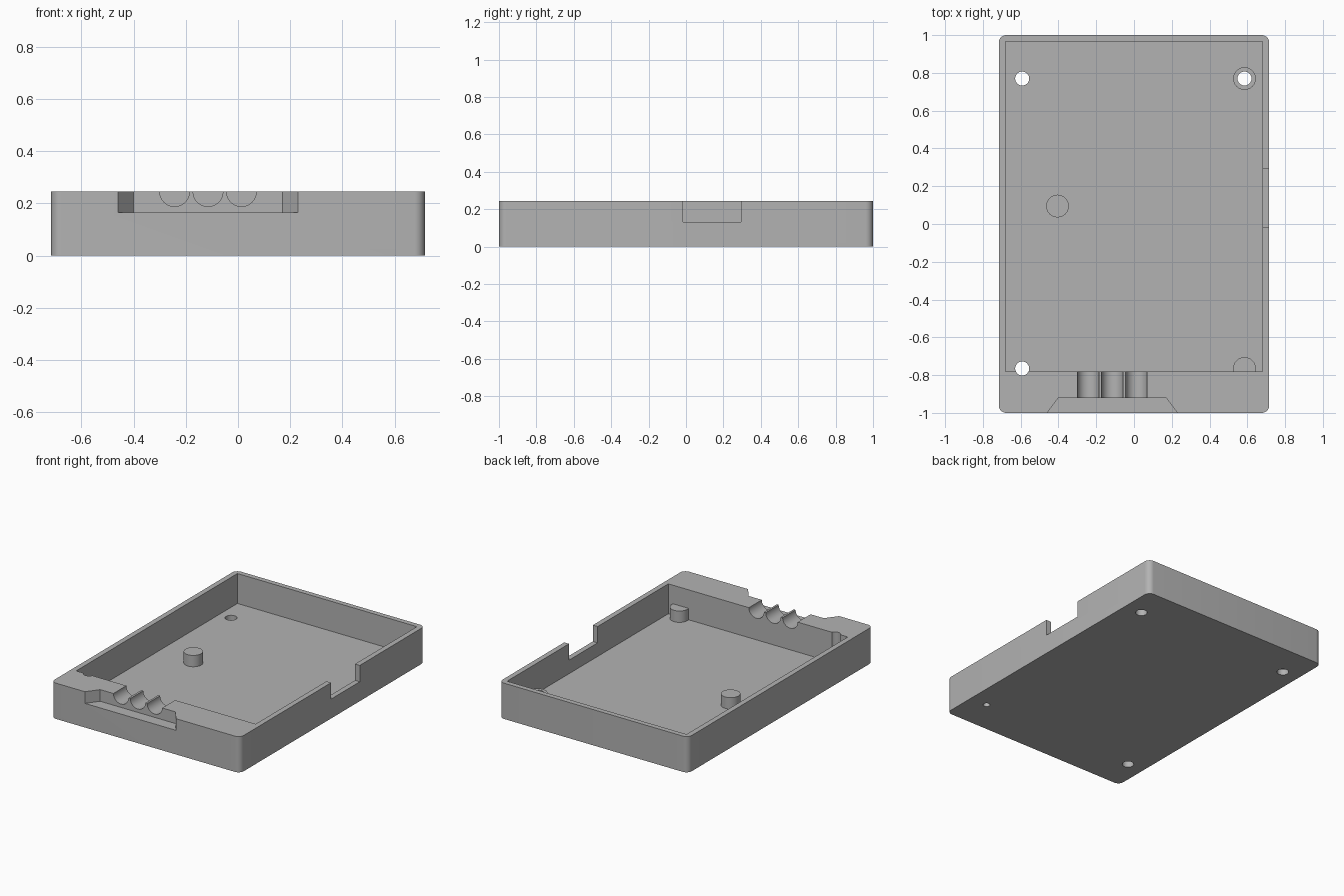
import bpy
import bmesh
import math

if "Cube" in bpy.data.objects:
    bpy.data.objects.remove(bpy.data.objects["Cube"], do_unlink=True)

HEIGHT, FLOOR, POST_TOP = 0.245, 0.04, 0.118
HALF_X = 0.716

grey = bpy.data.materials.new("mid grey")
grey.use_nodes = True
grey.diffuse_color = (0.45, 0.45, 0.45, 1)
grey.node_tree.nodes["Principled BSDF"].inputs["Base Color"].default_value = grey.diffuse_color


def prism(name, outline, z0, z1):
    """Extrude a counter-clockwise outline from z0 to z1."""
    bm = bmesh.new()
    base = bm.faces.new([bm.verts.new((x, y, z0)) for x, y in outline])
    top = bmesh.ops.extrude_face_region(bm, geom=[base])["geom"]
    verts = [v for v in top if isinstance(v, bmesh.types.BMVert)]
    bmesh.ops.translate(bm, verts=verts, vec=(0, 0, z1 - z0))
    bmesh.ops.recalc_face_normals(bm, faces=bm.faces)
    mesh = bpy.data.meshes.new(name)
    bm.to_mesh(mesh)
    bm.free()
    mesh.materials.append(grey)
    obj = bpy.data.objects.new(name, mesh)
    bpy.context.collection.objects.link(obj)
    return obj


def box(name, x0, x1, y0, y1, z0, z1):
    return prism(name, [(x0, y0), (x1, y0), (x1, y1), (x0, y1)], z0, z1)


def circle(x, y, r, n=48):
    return [(x + r * math.cos(math.tau * i / n), y + r * math.sin(math.tau * i / n))
            for i in range(n)]


def rounded_rectangle(hx, hy, r, steps=8):
    points = []
    for k, (sx, sy) in enumerate([(1, 1), (-1, 1), (-1, -1), (1, -1)]):
        for i in range(steps + 1):
            a = math.pi / 2 * (k + i / steps)
            points.append((sx * (hx - r) + r * math.cos(a), sy * (hy - r) + r * math.sin(a)))
    return points


def combine(target, tool, operation):
    """Apply a boolean and discard the tool."""
    tool.hide_render = True
    mod = target.modifiers.new(tool.name, "BOOLEAN")
    mod.operation, mod.solver, mod.object = operation, "EXACT", tool
    bpy.context.view_layer.objects.active = target
    bpy.ops.object.modifier_apply(modifier=mod.name)
    bpy.data.objects.remove(tool, do_unlink=True)


# Tray shell with its deep front wall
tray = prism("tray", rounded_rectangle(HALF_X, 1, 0.04), 0, HEIGHT)
combine(tray, box("cavity", -0.68, 0.68, -0.78, 0.965, FLOOR, 0.4), "DIFFERENCE")

# Support posts
for x, y in [(0.585, 0.77), (0.585, -0.765), (-0.405, 0.095)]:
    combine(tray, prism("post", circle(x, y, 0.06), FLOOR / 2, POST_TOP), "UNION")

# Screw holes, the last one blind
for x, y, r, top in [(-0.592, 0.77, 0.037, 0.4), (0.585, 0.77, 0.037, 0.4),
                     (-0.592, -0.765, 0.037, 0.4), (0.585, -0.765, 0.022, 0.1)]:
    combine(tray, prism("screw_hole", circle(x, y, r), -0.1, top), "DIFFERENCE")

# Side notch through the left wall
combine(tray, box("side_notch", 0.6, 0.8, -0.015, 0.295, 0.133, 0.4), "DIFFERENCE")

# Flared recess in the front wall
flare = [(-0.46, -1), (-0.46, -1.1), (0.23, -1.1), (0.23, -1), (0.17, -0.92), (-0.40, -0.92)]
combine(tray, prism("front_recess", flare, 0.165, 0.4), "DIFFERENCE")

# Cable grooves leading from the recess into the tray
for x in (-0.243, -0.115, 0.013):
    groove = prism("cable_groove", circle(0, 0, 0.057), -0.15, 0.15)
    groove.rotation_euler.x = math.pi / 2
    groove.location = (x, -0.85, HEIGHT)
    bpy.context.view_layer.update()
    combine(tray, groove, "DIFFERENCE")

# Smooth rounded surfaces, sharp edges kept
bpy.ops.object.select_all(action="DESELECT")
tray.select_set(True)
bpy.context.view_layer.objects.active = tray
bpy.ops.object.shade_smooth_by_angle(angle=math.radians(30))
